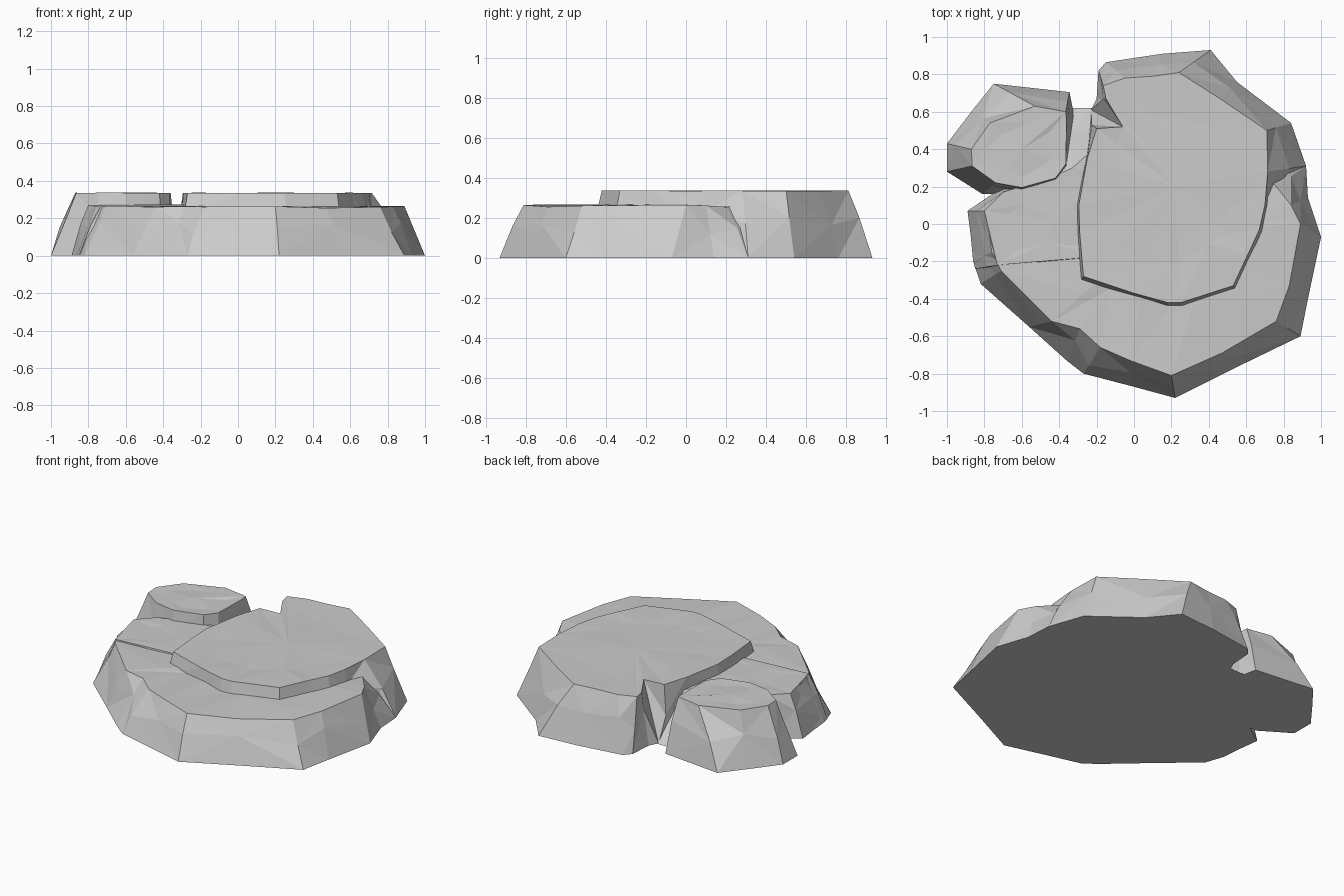
import bpy, bmesh, random
from mathutils import Vector

if "Cube" in bpy.data.objects:
    bpy.data.objects.remove(bpy.data.objects["Cube"])

random.seed(4)


def rock(name, pairs, height, centre, rim_drop=0.0, dents=0.012):
    """Loft a faceted rock from (base x, base y, top x, top y) outline points."""
    bm = bmesh.new()
    base, mid, rim, inner = [], [], [], []
    c = Vector((centre[0], centre[1], height))
    for bx, by, tx, ty in pairs:
        b = Vector((bx, by, 0))
        t = Vector((tx, ty, height - random.uniform(0, rim_drop)))
        base.append(bm.verts.new(b))
        f = random.uniform(0.4, 0.7)
        m = b.lerp(t, f)
        out = (b - t) * random.uniform(-0.08, 0.12)
        mid.append(bm.verts.new(m + Vector((out.x, out.y, 0))))
        rim.append(bm.verts.new(t))
        p = t.lerp(c, random.uniform(0.22, 0.45))
        p.z = height - random.uniform(0, dents)
        inner.append(bm.verts.new(p))
    n = len(pairs)
    for lo, hi in ((base, mid), (mid, rim), (rim, inner)):
        for i in range(n):
            j = (i + 1) % n
            if random.random() < 0.5:
                tris = ((lo[i], lo[j], hi[j]), (lo[i], hi[j], hi[i]))
            else:
                tris = ((lo[i], lo[j], hi[i]), (lo[j], hi[j], hi[i]))
            for tri in tris:
                bm.faces.new(tri)
    tip = bm.verts.new(c)
    for i in range(n):
        bm.faces.new((inner[i], inner[(i + 1) % n], tip))
    bm.faces.new(base[::-1])
    bmesh.ops.recalc_face_normals(bm, faces=bm.faces)
    me = bpy.data.meshes.new(name)
    bm.to_mesh(me)
    bm.free()
    ob = bpy.data.objects.new(name, me)
    bpy.context.collection.objects.link(ob)
    return ob


# wide lower ledge wrapping the front and sides
ledge = rock("rock_formation", [
    (1.0, -.07, .89, 0), (.93, -.4, .83, -.33), (.89, -.6, .76, -.52),
    (.56, -.76, .47, -.69), (.22, -.93, .20, -.81), (-.02, -.865, -.02, -.73),
    (-.27, -.80, -.18, -.66), (-.36, -.73, -.29, -.56), (-.56, -.55, -.44, -.52),
    (-.82, -.32, -.71, -.25), (-.86, -.2, -.76, -.15), (-.885, .06, -.79, .05),
    (-.66, .2, -.66, .15), (-.36, .62, -.33, .3), (-.22, .62, -.24, .38),
    (.0, .55, .0, .42), (.6, .6, .55, .42), (.92, .31, .76, .2),
    (.93, .14, .84, .1)], 0.268, (.1, -.05), 0.014, 0.01)

# slightly raised left shelf behind the crack
shelf = rock("left_shelf", [
    (-.85, -.24, -.73, -.22), (-.5, -.25, -.5, -.20), (-.15, -.2, -.15, -.17),
    (-.15, .3, -.15, .25), (-.45, .3, -.45, .25), (-.7, .2, -.7, .17),
    (-.89, .07, -.8, .07)], 0.273, (-.42, .02), 0.002, 0.006)

# main upper slab, falling to the ground at the back
slab = rock("upper_slab", [
    (.92, .31, .715, .28), (.76, .08, .70, .1), (.74, -.06, .67, -.03),
    (.67, -.19, .61, -.16), (.58, -.40, .53, -.33), (.27, -.50, .25, -.42),
    (.19, -.50, .18, -.42), (0, -.44, 0, -.37), (-.31, -.34, -.27, -.28),
    (-.33, -.05, -.29, -.05), (-.33, .1, -.295, .1), (-.27, .35, -.25, .35),
    (-.24, .54, -.20, .51), (-.23, .61, -.06, .52), (-.20, .67, -.15, .67),
    (-.19, .82, -.165, .74), (-.15, .865, -.05, .78), (.15, .91, .1, .79),
    (.41, .93, .24, .81), (.55, .76, .46, .67), (.84, .54, .71, .5)],
    0.337, (.22, .2), 0.003, 0.008)

# separate small boulder at the back left
boulder = rock("small_boulder", [
    (-1, .43, -.87, .40), (-1, .28, -.865, .31), (-.81, .16, -.74, .22),
    (-.60, .16, -.60, .195), (-.40, .22, -.42, .245), (-.355, .3, -.365, .32),
    (-.32, .58, -.36, .55), (-.345, .705, -.365, .6), (-.75, .75, -.53, .63),
    (-.87, .6, -.77, .54)], 0.337, (-.6, .4), 0.003, 0.008)

# fuse the parts into one solid formation
parts = (shelf, slab, boulder)
for p in parts:
    mod = ledge.modifiers.new("join_" + p.name, 'BOOLEAN')
    mod.operation = 'UNION'
    mod.solver = 'EXACT'
    mod.object = p
bpy.context.view_layer.objects.active = ledge
for p in parts:
    bpy.ops.object.modifier_apply(modifier="join_" + p.name)
    bpy.data.objects.remove(p)
